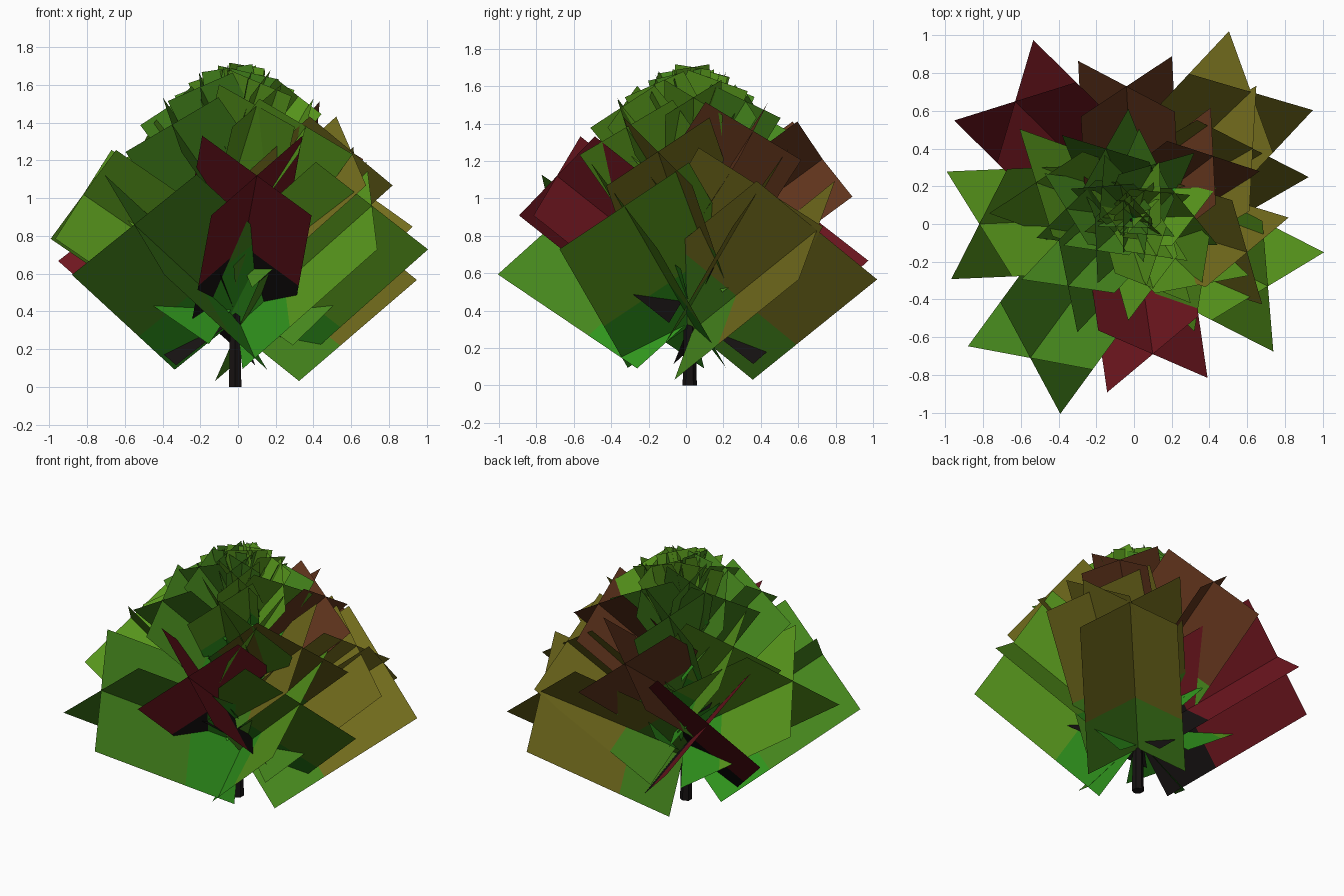
import bpy, bmesh
from math import sqrt, sin, cos
from mathutils import Vector

if "Cube" in bpy.data.objects:
    bpy.data.objects.remove(bpy.data.objects["Cube"])


def material(name, rgb):
    m = bpy.data.materials.new(name)
    m.diffuse_color = (*rgb, 1)
    m.use_nodes = True
    m.node_tree.nodes["Principled BSDF"].inputs["Base Color"].default_value = m.diffuse_color
    return m


MATS = {
    "green": material("green", (0.06, 0.24, 0.012)),
    "leaf": material("leaf", (0.10, 0.32, 0.012)),
    "inner": material("inner", (0.03, 0.30, 0.012)),
    "olive": material("olive", (0.17, 0.15, 0.012)),
    "red": material("red", (0.16, 0.008, 0.014)),
    "brown": material("brown", (0.12, 0.035, 0.012)),
    "bark": material("bark", (0.008, 0.006, 0.006)),
}
INNER = {"green": "inner", "leaf": "inner", "olive": "green", "red": "bark", "brown": "green"}
CX, CY = -0.005, 0.035  # trunk axis


def finish(bm, name, mats):
    me = bpy.data.meshes.new(name)
    bm.to_mesh(me)
    bm.free()
    for m in mats:
        me.materials.append(MATS[m])
    ob = bpy.data.objects.new(name, me)
    bpy.context.collection.objects.link(ob)
    return ob


def half_width(z):
    # foliage cards shrink towards the crown
    pts = [(0.80, 0.435), (0.95, 0.42), (1.12, 0.38), (1.25, 0.34), (1.36, 0.30),
           (1.46, 0.26), (1.55, 0.21), (1.63, 0.17), (1.70, 0.13)]
    for (z0, w0), (z1, w1) in zip(pts, pts[1:]):
        if z <= z1:
            return w0 + (w1 - w0) * (z - z0) / (z1 - z0)
    return pts[-1][1]


def spray(name, x, y, z, mat):
    # two crossed rectangles running from the trunk to the tip
    h = half_width(z)
    tip = Vector((x, y, z))
    r = sqrt((x - CX) ** 2 + (y - CY) ** 2)
    rise = sqrt(max((2.45 * h) ** 2 - r * r, 0.04))
    base = Vector((CX, CY, z - rise))
    axis = (tip - base).normalized()
    side = axis.cross(Vector((0, 0, 1))).normalized()
    up = side.cross(axis)
    mid = base.lerp(tip, 0.35)
    bm = bmesh.new()
    for s in (1, -1):
        d = (side * s + up).normalized() * h
        lo = [[bm.verts.new(p - d), bm.verts.new(p + d)] for p in (base, mid, tip)]
        for k in (0, 1):
            f = bm.faces.new((lo[k][0], lo[k][1], lo[k + 1][1], lo[k + 1][0]))
            f.material_index = k
    finish(bm, name, (INNER[mat], mat))


# trunk
bm = bmesh.new()
bmesh.ops.create_cone(bm, cap_ends=True, segments=6, radius1=0.038, radius2=0.008, depth=1.5)
bmesh.ops.translate(bm, verts=bm.verts, vec=(CX - 0.01, CY - 0.015, 0.75))
finish(bm, "trunk", ["bark"])

# foliage sprays: tip position and colour, lowest first
SPRAYS = [
    (0.62, 0.70, 0.83, "olive"), (-0.55, -0.71, 0.86, "green"), (-0.63, 0.65, 0.92, "red"),
    (0.71, -0.33, 0.96, "leaf"), (-0.82, 0.0, 1.02, "leaf"), (0.10, -0.69, 1.12, "red"),
    (0.63, 0.40, 1.06, "olive"), (-0.04, 0.73, 1.21, "brown"), (-0.52, 0.22, 1.26, "leaf"),
    (0.60, -0.15, 1.25, "olive"), (-0.35, -0.33, 1.39, "green"), (0.42, 0.36, 1.36, "brown"),
    (0.36, -0.32, 1.38, "leaf"), (-0.15, 0.40, 1.44, "green"), (0.10, -0.34, 1.49, "leaf"),
    (-0.36, 0.08, 1.49, "green"), (0.12, 0.32, 1.52, "green"), (0.32, 0.04, 1.54, "leaf"),
    (-0.20, -0.14, 1.59, "green"), (0.12, -0.17, 1.61, "leaf"), (-0.17, 0.20, 1.61, "green"),
    (0.14, 0.17, 1.63, "leaf"),
]
for i, s in enumerate(SPRAYS):
    spray(f"leaf_spray_{i + 1:02d}", *s)

# small crown sprays spiralling to the top
for k in range(5):
    a = 2.4 * k + 3.0
    r = 0.14 - 0.022 * k
    spray(f"crown_spray_{k + 1}", CX + r * cos(a), CY + r * sin(a), 1.65 + 0.013 * k,
          "green" if k % 2 else "leaf")
